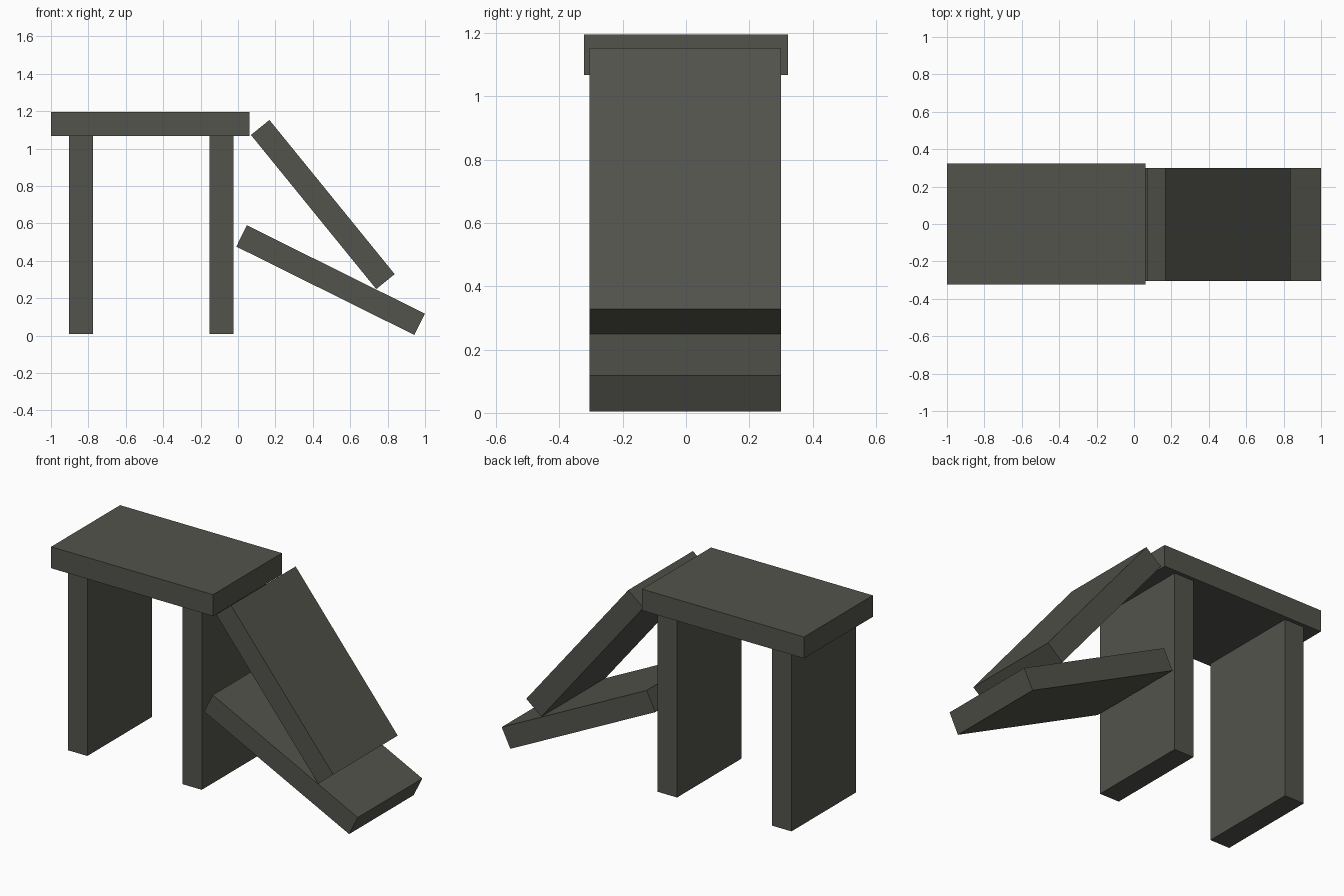
import bpy
import math

if "Cube" in bpy.data.objects:
    bpy.data.objects.remove(bpy.data.objects["Cube"])

stone = bpy.data.materials.new("dark grey stone")
stone.diffuse_color = (0.087, 0.087, 0.073, 1.0)
stone.use_nodes = True
stone.node_tree.nodes["Principled BSDF"].inputs["Base Color"].default_value = stone.diffuse_color

LENGTH, THICK, DEPTH = 1.062, 0.127, 0.605


def slab(name, center, depth=DEPTH, tilt=0.0):
    """Flat slab, its long side along x before tilting about y (degrees)."""
    bpy.ops.mesh.primitive_cube_add(size=1, location=center)
    ob = bpy.context.object
    ob.name = name
    ob.scale = (LENGTH, depth, THICK)
    ob.rotation_euler.y = math.radians(tilt)
    ob.data.materials.append(stone)
    return ob


# standing table: top slab and two upright slabs
slab("table_top", (-0.469, 0.0, 1.132), depth=0.646)
for name, x in (("left_upright", -0.839), ("right_upright", -0.088)):
    slab(name, (x, -0.002, 0.539), tilt=90)

# fallen slabs leaning on the right
slab("lower_leaning_slab", (0.495, -0.002, 0.297), tilt=26.4)
slab("upper_leaning_slab", (0.4535, -0.002, 0.701), tilt=50.9)
